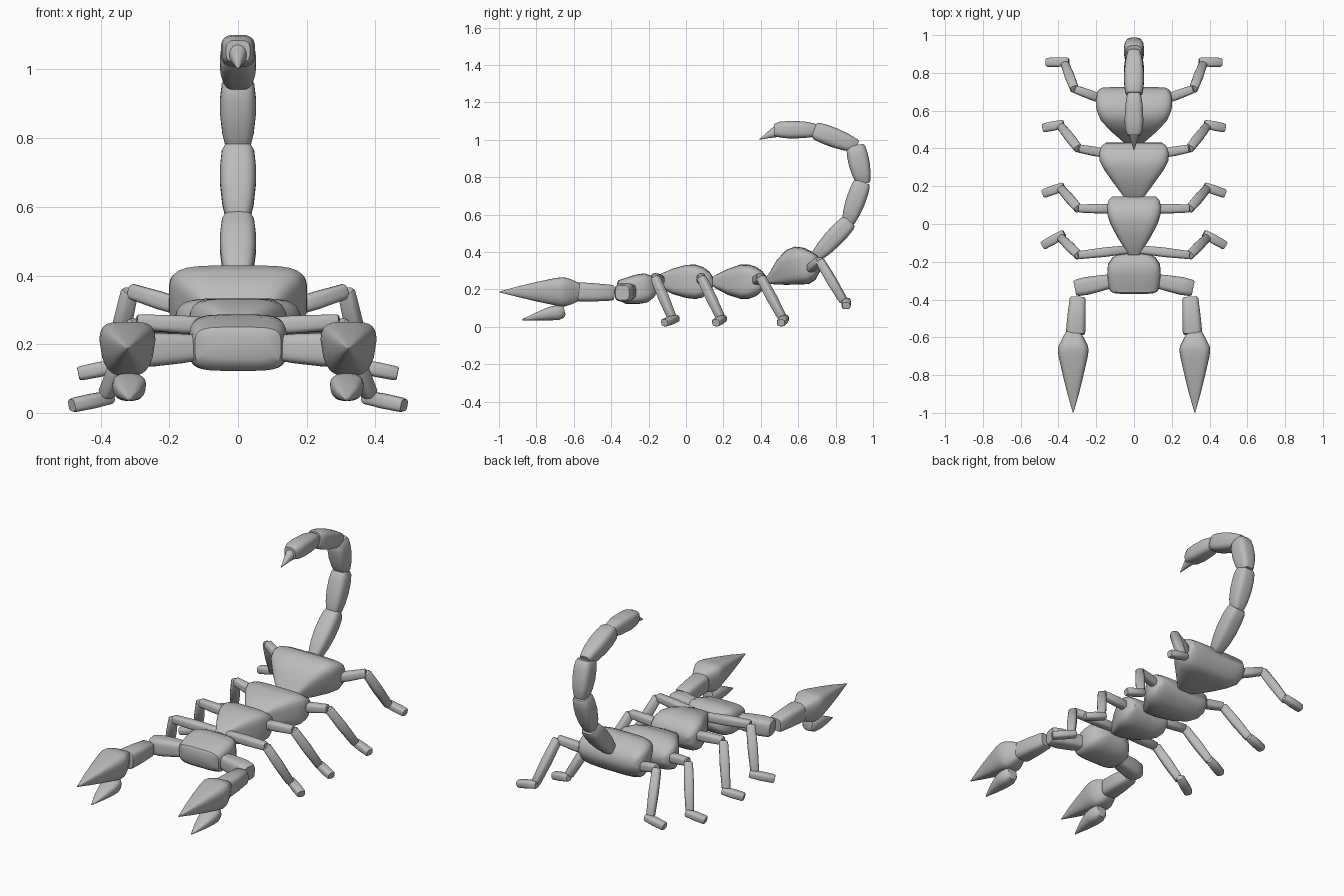
import bpy, bmesh, math
from mathutils import Vector

grey = bpy.data.materials.new("grey shell")
grey.diffuse_color = (0.5, 0.5, 0.5, 1)


def loft(name, sections, power=3.0, sx=1, taper=0.0, n=28, angle=40):
    """Skin rounded-square rings; sections = [(point, half_width, half_height)]."""
    pts = [Vector((p[0] * sx, p[1], p[2])) for p, _, _ in sections]
    d = (pts[-1] - pts[0]).normalized()
    ref = Vector((0, 0, 1)) if abs(d.z) < 0.95 else Vector((0, 1, 0))
    side = d.cross(ref).normalized()
    if abs(d.x) < 1e-4:
        side = Vector((1, 0, 0))
    up = side.cross(d).normalized()
    bm = bmesh.new()
    rings = []
    for c, (_, hw, hh) in zip(pts, sections):
        ring = []
        for i in range(n):
            a = 2 * math.pi * (i + 0.5) / n
            ca, sa = math.cos(a), math.sin(a)
            u = math.copysign(abs(ca) ** (2 / power), ca)
            v = math.copysign(abs(sa) ** (2 / power), sa)
            w = up * v if up.z >= 0 else up * -v
            u *= 1 + taper * min(v, 0)
            ring.append(bm.verts.new(c + side * (u * hw) + w * hh))
        rings.append(ring)
    for r0, r1 in zip(rings, rings[1:]):
        for i in range(n):
            j = (i + 1) % n
            bm.faces.new((r0[i], r0[j], r1[j], r1[i]))
    bm.faces.new(rings[0])
    bm.faces.new(rings[-1])
    bmesh.ops.recalc_face_normals(bm, faces=bm.faces[:])
    me = bpy.data.meshes.new(name)
    bm.to_mesh(me)
    bm.free()
    me.materials.append(grey)
    ob = bpy.data.objects.new(name, me)
    bpy.context.collection.objects.link(ob)
    bpy.context.view_layer.objects.active = ob
    ob.select_set(True)
    bpy.ops.object.shade_smooth_by_angle(angle=math.radians(angle))
    ob.select_set(False)


def body(name, rows, power=4.5):
    """Body block from rows of (y, half_width, z_bottom, z_top)."""
    loft(name, [((0, y, (b + t) / 2), w, (t - b) / 2) for y, w, b, t in rows], power)


def limb(name, p0, p1, w, h, profile, **kw):
    """Straight limb; profile = [(fraction, scale)]."""
    a, b = Vector(p0), Vector(p1)
    loft(name, [(a.lerp(b, t), w * s, h * s) for t, s in profile], **kw)


# Body blocks, front to back
body("head", [(-.365, .10, .155, .235), (-.355, .125, .135, .25), (-.33, .135, .122, .258),
              (-.26, .142, .122, .28), (-.215, .138, .13, .287), (-.18, .115, .155, .275),
              (-.16, .085, .18, .255), (-.15, .05, .2, .24)])
body("thorax", [(-.165, .03, .225, .265), (-.13, .05, .205, .287), (-.07, .088, .175, .312),
                (0, .125, .155, .332), (.05, .141, .148, .333), (.09, .144, .157, .32),
                (.125, .135, .185, .295), (.145, .115, .215, .265)])
body("middle_abdomen", [(.125, .04, .23, .255), (.16, .066, .205, .278), (.22, .11, .172, .308),
                        (.29, .16, .149, .333), (.335, .182, .15, .334), (.375, .185, .165, .322),
                        (.41, .175, .195, .297), (.43, .15, .225, .27)])
body("rear_abdomen", [(.43, .05, .232, .26), (.46, .08, .225, .295), (.51, .13, .22, .362),
                      (.57, .18, .22, .418), (.62, .2, .222, .436), (.66, .202, .245, .43),
                      (.695, .195, .29, .405), (.715, .175, .325, .38)])

# Tail chain and stinger
bulge = [(0, .6), (.05, .72), (.25, .92), (.5, 1.04), (.75, 1.04), (.93, .95), (1, .78)]
tail = [((.695, .375), (.875, .565), .048), ((.865, .555), (.943, .775), .05),
        ((.95, .765), (.905, .97), .054), ((.915, .965), (.685, 1.052), .05)]
for i, (a, b, r) in enumerate(tail):
    limb(f"tail_segment_{i + 1}", (0, *a), (0, *b), .05, r, bulge, power=3.2)
loft("tail_bulb", [((0, y, z), w, h) for y, z, w, h in (
    (.7, 1.05, .03, .03), (.685, 1.052, .037, .036), (.63, 1.054, .046, .045),
    (.55, 1.054, .05, .047), (.5, 1.055, .047, .042), (.47, 1.053, .035, .032))], 3.2)
loft("stinger", [((0, .5, 1.052), .03, .034), ((0, .465, 1.036), .024, .026),
                 ((0, .43, 1.02), .013, .013), ((0, .392, 1.002), .002, .002)], 2.2)

# Legs: hip, knee, ankle, foot start, foot tip for each pair
legs = [
    ((.03, -.135, .25), (.295, -.165, .265), (.385, -.075, .05), (.368, -.05, .046), (.484, -.115, .022)),
    ((.08, .08, .25), (.295, .082, .265), (.385, .185, .05), (.37, .2, .046), (.482, .16, .022)),
    ((.13, .37, .245), (.295, .4, .265), (.385, .515, .05), (.372, .53, .046), (.482, .508, .022)),
    ((.14, .65, .30), (.315, .715, .355), (.365, .845, .135), (.345, .858, .138), (.465, .856, .114)),
]
rod = [(0, .75), (.03, .95), (.5, 1.05), (.97, .9), (1, .7)]
foot = [(0, .7), (.06, .9), (.5, 1), (.94, .95), (1, .8)]
for sx, s in ((1, "left"), (-1, "right")):
    for i, (hip, knee, ankle, f0, f1) in enumerate(legs):
        limb(f"{s}_thigh_{i + 1}", hip, knee, .024, .025, rod, sx=sx)
        limb(f"{s}_shin_{i + 1}", knee, ankle, .025, .025, rod, sx=sx)
        limb(f"{s}_foot_{i + 1}", f0, f1, .025, .022, foot, sx=sx)

    # Pincer arms
    limb(f"{s}_upper_arm", (.11, -.3, .19), (.312, -.34, .182), .044, .046,
         [(0, .8), (.3, .95), (.7, 1.08), (.95, 1), (1, .85)], sx=sx, power=3.5)
    limb(f"{s}_forearm", (.298, -.385, .182), (.31, -.585, .187), .05, .05,
         [(0, .7), (.05, .84), (.5, .97), (.9, 1.03), (.97, .98), (1, .8)], sx=sx, power=3.5)
    # Upper claw and lower finger
    loft(f"{s}_claw", [((.322, y, z), w, h) for y, z, w, h in (
        (-.57, .187, .038, .045), (-.585, .187, .047, .054), (-.615, .187, .063, .068),
        (-.645, .187, .078, .077), (-.665, .187, .082, .078), (-.7, .188, .078, .073),
        (-.8, .188, .055, .052), (-.9, .188, .03, .028), (-.998, .187, .002, .002))],
        4, sx, .3)
    loft(f"{s}_claw_finger", [((.317, y, z), w, h) for y, z, w, h in (
        (-.65, .09, .03, .024), (-.66, .083, .04, .035), (-.69, .075, .049, .04),
        (-.73, .07, .049, .036), (-.8, .055, .031, .021), (-.875, .038, .003, .003))],
        3, sx, .2)
